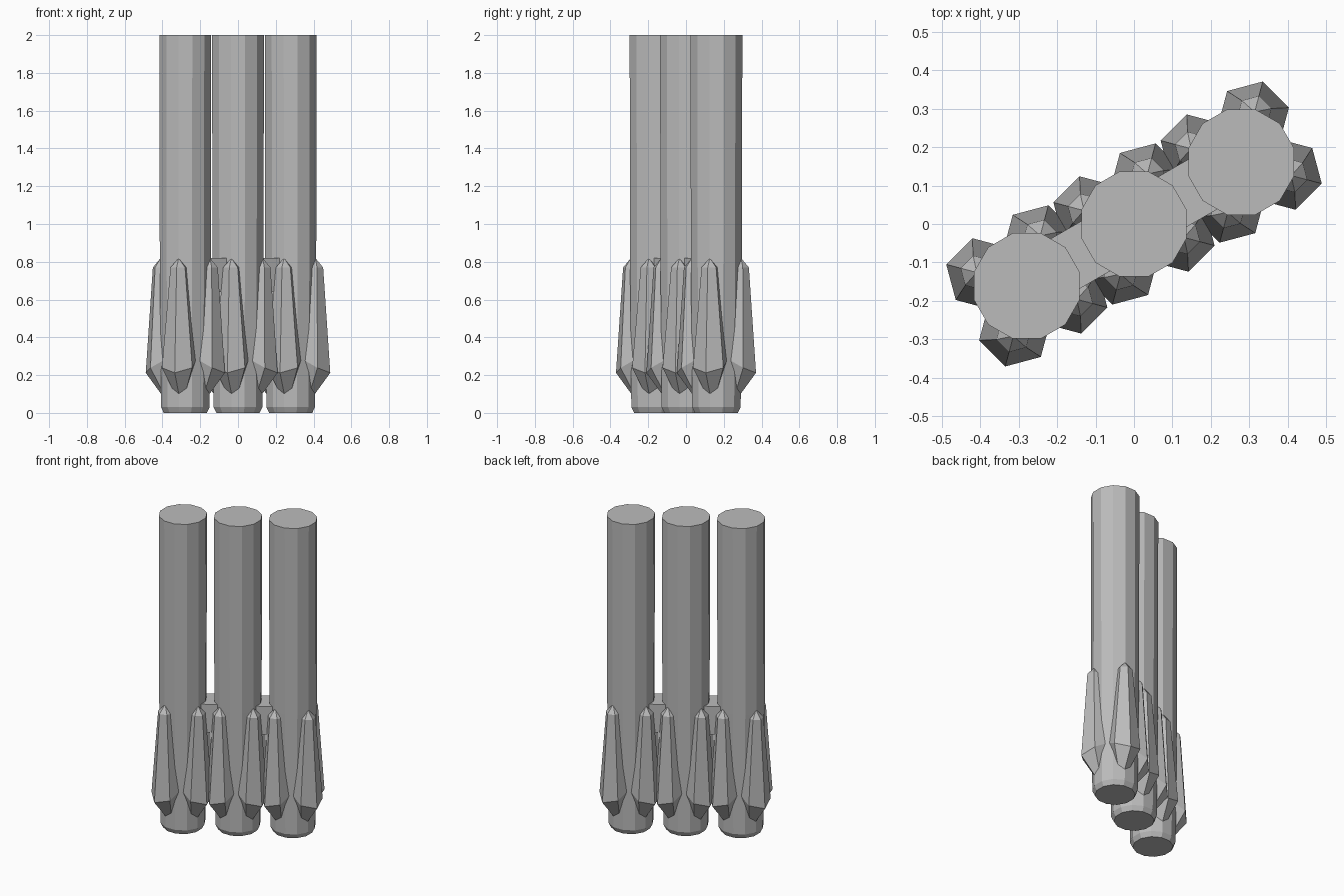
import bpy, bmesh, math
from mathutils import Vector, Matrix

cube = bpy.data.objects.get("Cube")
if cube:
    bpy.data.objects.remove(cube, do_unlink=True)

grey = bpy.data.materials.new("plain_grey")
grey.use_nodes = True
COLOUR = (0.5, 0.5, 0.5, 1)
grey.diffuse_color = COLOUR
grey.node_tree.nodes["Principled BSDF"].inputs["Base Color"].default_value = COLOUR

AXIS = math.radians(30)      # direction of the row of columns
SPACING = 0.322


def make_object(name, bm, matrix):
    bmesh.ops.recalc_face_normals(bm, faces=bm.faces)
    mesh = bpy.data.meshes.new(name)
    bm.to_mesh(mesh)
    bm.free()
    mesh.materials.append(grey)
    obj = bpy.data.objects.new(name, mesh)
    obj.matrix_world = matrix
    bpy.context.collection.objects.link(obj)
    return obj


def skin(bm, rings):
    """Join equal rings, or a ring and a single point, with faces."""
    for a, b in zip(rings, rings[1:]):
        n = max(len(a), len(b))
        for i in range(n):
            j = (i + 1) % n
            corners = [a[i % len(a)], a[j % len(a)], b[j % len(b)], b[i % len(b)]]
            bm.faces.new(list(dict.fromkeys(corners)))


def ring(bm, sides, radius, z, centre=0.0, turn=0.0, tilt=0.0):
    verts = []
    for i in range(sides):
        a = turn + math.tau * i / sides
        x = radius * math.cos(a)
        verts.append(bm.verts.new((centre + x, radius * math.sin(a), z - tilt * x)))
    return verts


def column(name, place):
    bm = bmesh.new()
    turn = math.radians(15)
    rings = [ring(bm, 12, r, z, turn=turn)
             for r, z in ((0.118, 0), (0.133, 0.03), (0.14, 0.8), (0.142, 2))]
    skin(bm, rings)
    bm.faces.new(rings[0])
    bm.faces.new(rings[-1])
    make_object(name, bm, place)


def pod(name, place):
    """Six-sided booster pod, wide near the foot and pointed at both ends."""
    bm = bmesh.new()
    foot = [bm.verts.new((0.08, 0, 0.03))]
    wide = ring(bm, 6, 0.096, 0.265, centre=0.121, tilt=0.55)
    shoulder = ring(bm, 6, 0.046, 0.77, centre=0.132)
    tip = [bm.verts.new((0.135, 0, 0.82))]
    skin(bm, [foot, wide, shoulder, tip])
    make_object(name, bm, place)


# Columns, each with four pods
along = Vector((math.cos(AXIS), math.sin(AXIS), 0)) * SPACING
for label, step in (("right", -1), ("middle", 0), ("left", 1)):
    base = Matrix.Translation(along * step)
    column(f"{label}_column", base)
    for k in range(4):
        turn = Matrix.Rotation(AXIS + math.radians(45 + 90 * k), 4, "Z")
        pod(f"{label}_pod_{k + 1}", base @ turn)

# Bridges between neighbouring columns
for label, step in (("right", -0.5), ("left", 0.5)):
    bm = bmesh.new()
    bmesh.ops.create_cube(bm, size=1)
    bmesh.ops.scale(bm, vec=(0.14, 0.15, 0.18), verts=bm.verts)
    centre = along * step + Vector((0, 0, 0.73))
    make_object(f"{label}_bridge", bm,
                Matrix.Translation(centre) @ Matrix.Rotation(AXIS, 4, "Z"))
